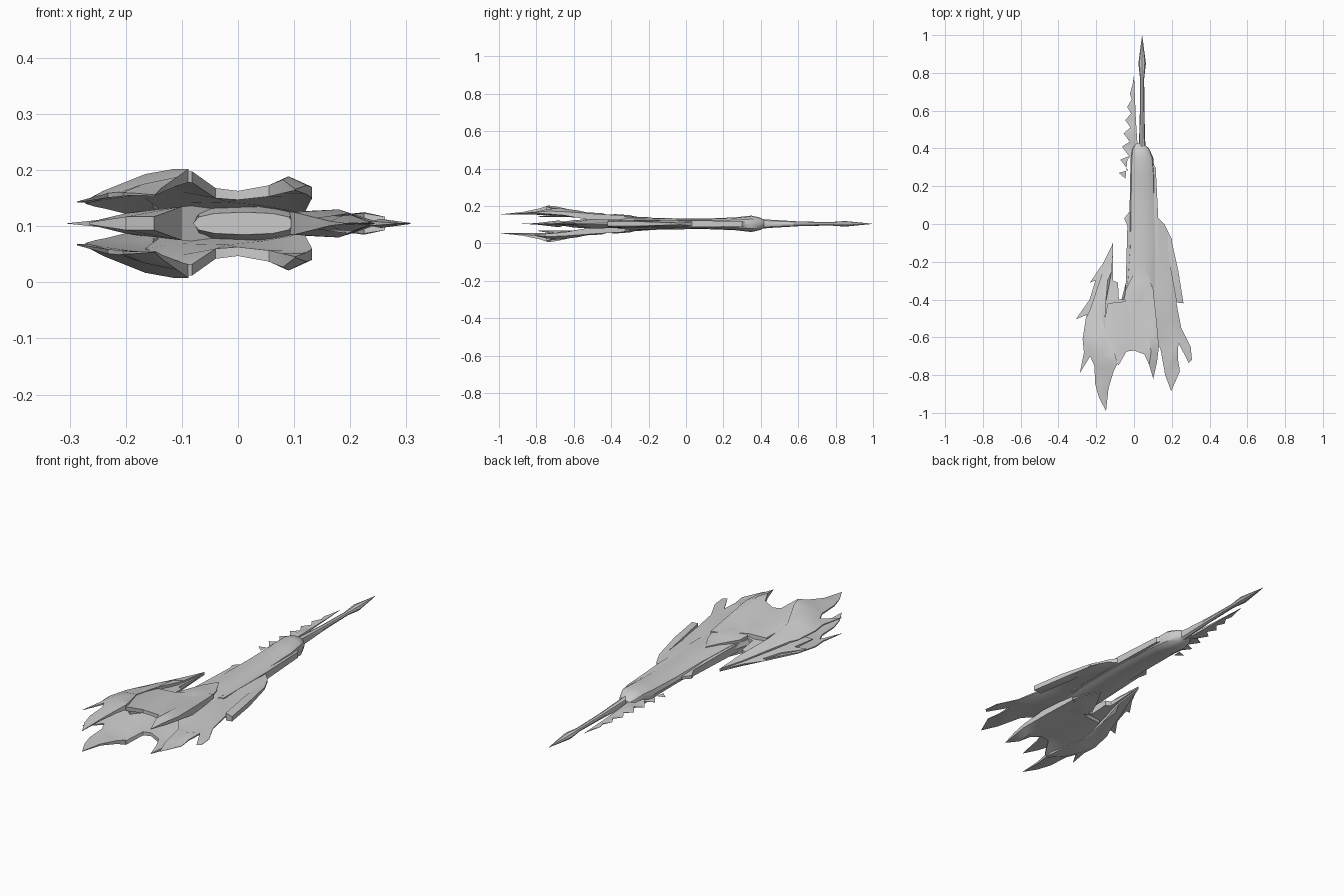
import bpy, bmesh, math
from mathutils import Vector
from mathutils.geometry import delaunay_2d_cdt

MID = 0.105  # height of the symmetry plane
grey = bpy.data.materials.new("hull_grey")
grey.diffuse_color = (0.6, 0.6, 0.6, 1)


def finish(name, bm, mirror=False, angle=32):
    bmesh.ops.remove_doubles(bm, verts=bm.verts, dist=1e-5)
    bmesh.ops.recalc_face_normals(bm, faces=bm.faces)
    me = bpy.data.meshes.new(name)
    bm.to_mesh(me)
    bm.free()
    me.materials.append(grey)
    ob = bpy.data.objects.new(name, me)
    ob.location.z = MID
    bpy.context.collection.objects.link(ob)
    if mirror:
        m = ob.modifiers.new("mirror", 'MIRROR')
        m.use_axis = (False, False, True)
        m.use_mirror_merge = False
    bpy.ops.object.select_all(action='DESELECT')
    ob.select_set(True)
    bpy.context.view_layer.objects.active = ob
    bpy.ops.object.shade_smooth_by_angle(angle=math.radians(angle))


def plate(name, rim, ridge, mirror=False):
    """Armour plate: points are (x, y, height above MID, half thickness)."""
    pts = rim + ridge
    n = len(rim)
    edges = [(i, (i + 1) % n) for i in range(n)]
    co, _, faces, orig, _, _ = delaunay_2d_cdt(
        [Vector(p[:2]) for p in pts], edges, [], 1, 1e-5)
    bm = bmesh.new()
    top, bot, idx = [], [], {}
    for k, c in enumerate(co):
        p = pts[orig[k][0]] if orig[k] else (c.x, c.y, 0, 0)
        for o in orig[k]:
            idx[o] = k
        top.append(bm.verts.new((c.x, c.y, p[2] + p[3])))
        bot.append(bm.verts.new((c.x, c.y, p[2] - p[3])))
    count = {}
    for f in faces:
        bm.faces.new([top[i] for i in f])
        bm.faces.new([bot[i] for i in reversed(f)])
        for a, b in zip(f, f[1:] + f[:1]):
            count.setdefault(frozenset((a, b)), []).append((a, b))
    for e in count.values():
        if len(e) == 1:
            a, b = e[0]
            bm.faces.new((top[b], top[a], bot[a], bot[b]))
    finish(name, bm, mirror)


def loft(name, stations, sides=12, power=0.8):
    """Tube along y: stations are (y, centre x, half width, half height)."""
    bm = bmesh.new()
    rings = []
    for y, cx, w, h in stations:
        ring = []
        for i in range(sides):
            a = 2 * math.pi * i / sides
            c, s = math.cos(a), math.sin(a)
            ring.append(bm.verts.new((cx + w * math.copysign(abs(c) ** power, c), y,
                                      h * math.copysign(abs(s) ** power, s))))
        rings.append(ring)
    for r, q in zip(rings, rings[1:]):
        for i in range(sides):
            j = (i + 1) % sides
            bm.faces.new((r[i], r[j], q[j], q[i]))
    bm.faces.new(rings[0])
    bm.faces.new(rings[-1])
    finish(name, bm)


# main hull and the front lance
loft("hull", [(.425, .03, .022, .015), (.40, .035, .045, .032), (.35, .042, .06, .044),
              (.26, .045, .065, .034), (.1, .045, .068, .028), (-.1, .048, .074, .03),
              (-.3, .04, .08, .036), (-.45, .02, .1, .036), (-.52, .01, .09, .02)])
loft("lance", [(.995, .043, .001, .001), (.85, .043, .02, .015), (.77, .043, .011, .009),
               (.6, .043, .012, .013), (.45, .043, .016, .022), (.36, .043, .02, .03)], 8, 1)

# serrated blade beside the lance
teeth = [(0, .79, 0, 0)]
for i in range(7):
    t = i / 6
    y = .69 - .45 * t
    teeth += [(-.008 - .022 * t, y + .045, 0, .002), (-.022 - .058 * t ** .8, y + .03 * t, 0, 0)]
teeth += [(-.045, .24, 0, 0), (-.035, .34, 0, .004), (.0, .38, 0, .008), (.02, .40, 0, .01), (.01, .55, 0, .004)]
plate("serrated_blade", teeth, [(-.004, .62, 0, .007), (-.012, .45, 0, .013)])

# rail and bump along the hull sides
plate("side_rail", [(.09, .33, 0, .012), (.115, .3, 0, .014), (.128, .04, 0, .018),
                    (.13, -.3, 0, .02), (.09, -.3, 0, .02)], [])
plate("hull_bump", [(-.02, .07, 0, .006), (-.052, .03, 0, .008), (-.035, -.01, 0, .015),
                    (-.045, -.36, 0, .02), (0, -.36, 0, .02)], [])

# right wing with pointed feathers, and its thick outer fin
plate("right_wing",
      [(.11, .05, 0, .015), (.16, 0, 0, .006), (.2, -.08, 0, .003), (.21, -.25, 0, .004),
       (.225, -.42, 0, .004), (.25, -.55, 0, .002), (.3, -.65, 0, .001), (.307, -.72, 0, .001),
       (.29, -.735, 0, 0), (.235, -.63, 0, .004), (.232, -.71, 0, .003), (.243, -.78, 0, .001),
       (.197, -.885, 0, 0), (.165, -.8, 0, .004), (.14, -.66, 0, .01), (.1, -.6, 0, .02),
       (.08, -.3, 0, .02)],
      [(.15, -.15, 0, .018), (.165, -.35, 0, .022), (.18, -.5, 0, .025),
       (.195, -.68, 0, .018), (.255, -.64, 0, .008)])
plate("outer_fin", [(.165, -.02, 0, .004), (.195, -.07, 0, .006), (.235, -.25, 0, .012),
                    (.262, -.42, 0, .012), (.225, -.415, 0, .018), (.19, -.22, 0, .016)],
      [(.225, -.3, 0, .02)])

# left middle blade between the claws
plate("left_blade",
      [(-.11, -.1, 0, 0), (-.165, -.21, 0, .003), (-.233, -.31, 0, 0), (-.205, -.3, 0, .005),
       (-.235, -.4, 0, .004), (-.308, -.505, 0, 0), (-.25, -.48, 0, .006), (-.265, -.6, 0, .002),
       (-.2, -.58, 0, .012), (-.15, -.62, 0, .012), (-.1, -.5, 0, .03), (-.04, -.46, 0, .035),
       (-.045, -.4, 0, .03), (-.08, -.4, 0, .022), (-.085, -.31, 0, .012), (-.11, -.3, 0, .012)],
      [(-.13, -.22, 0, .014), (-.16, -.38, 0, .025), (-.2, -.47, 0, .018)])

# left claws, above and below
plate("left_claw",
      [(-.112, -.1, .004, .003), (-.155, -.22, .01, .003), (-.195, -.34, .02, .004),
       (-.235, -.46, .03, .004), (-.255, -.5, .032, .002), (-.272, -.61, .038, .003),
       (-.265, -.68, .04, .003), (-.287, -.79, .038, .001), (-.232, -.7, .05, .004),
       (-.21, -.75, .052, .004), (-.205, -.85, .052, .003), (-.185, -.92, .052, .002),
       (-.148, -.99, .05, .001), (-.135, -.87, .06, .004), (-.108, -.78, .075, .008),
       (-.088, -.74, .085, .012), (-.1, -.69, .08, .012), (-.155, -.56, .055, .008),
       (-.15, -.42, .035, .008), (-.118, -.25, .014, .006)],
      [(-.14, -.3, .026, .01), (-.175, -.45, .045, .012), (-.2, -.58, .056, .012),
       (-.165, -.7, .07, .018), (-.115, -.73, .083, .014), (-.24, -.64, .05, .008),
       (-.17, -.84, .06, .01)], True)

# curved jaw joining the claws to the hull, above and below
plate("jaw_shell",
      [(-.14, -.42, .034, .008), (-.05, -.41, .032, .012), (.03, -.36, .034, .012),
       (.1, -.33, .03, .014), (.118, -.5, .036, .018), (.132, -.65, .055, .01),
       (.122, -.73, .06, .008), (.102, -.82, .06, .001), (.08, -.745, .066, .012),
       (.055, -.69, .058, .01), (0, -.67, .05, .008), (-.04, -.675, .054, .009),
       (-.082, -.748, .083, .01), (-.11, -.72, .082, .008), (-.165, -.57, .052, .008)],
      [(-.1, -.52, .046, .01), (-.03, -.5, .04, .01), (.04, -.5, .042, .01),
       (.08, -.58, .06, .012), (.09, -.68, .072, .012), (-.1, -.63, .066, .01),
       (-.02, -.6, .046, .008)], True)

# pointed hood plate at the root of the jaw, above and below
plate("hood", [(.035, -.2, .03, .006), (.08, -.28, .028, .008), (.102, -.36, .03, .01),
               (.06, -.44, .036, .01), (-.02, -.42, .036, .01), (-.052, -.4, .03, .008),
               (-.045, -.35, .026, .008), (-.005, -.27, .03, .008)],
      [(.03, -.3, .036, .01), (.025, -.38, .042, .01)], True)
